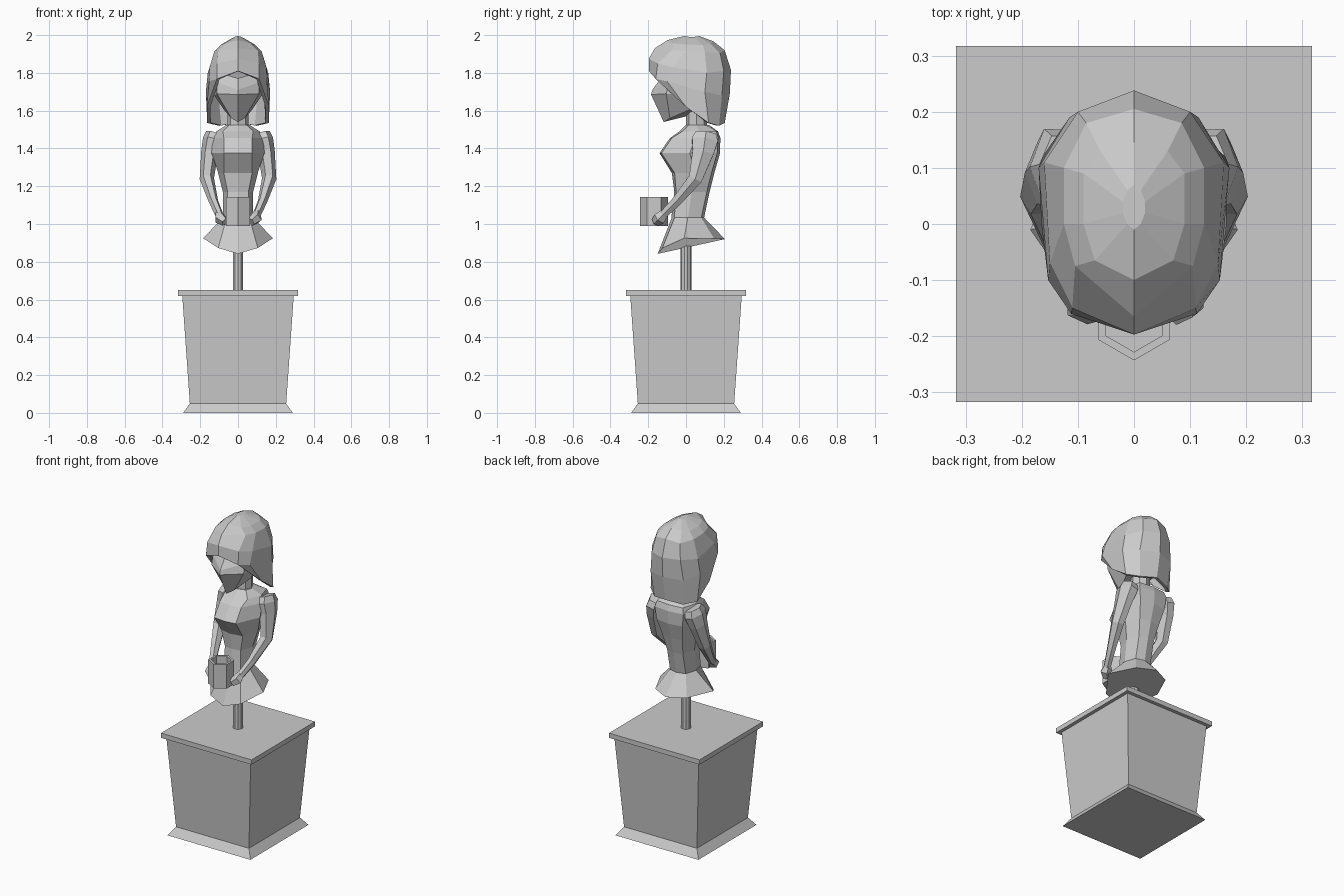
import bpy, bmesh, math
from mathutils import Vector

grey = bpy.data.materials.new("plain_grey")
grey.diffuse_color = (0.6, 0.6, 0.6, 1)


def loft(name, rings, cap_start=True, cap_end=True):
    """Skin closed rings of equal length into one flat-shaded object."""
    bm = bmesh.new()
    rows = [[bm.verts.new(p) for p in ring] for ring in rings]
    n = len(rows[0])
    for a, b in zip(rows, rows[1:]):
        for i in range(n):
            j = (i + 1) % n
            bm.faces.new((a[i], a[j], b[j], b[i]))
    if cap_start:
        bm.faces.new(rows[0][::-1])
    if cap_end:
        bm.faces.new(rows[-1])
    bmesh.ops.remove_doubles(bm, verts=bm.verts, dist=0.0005)
    bmesh.ops.recalc_face_normals(bm, faces=bm.faces)
    me = bpy.data.meshes.new(name)
    bm.to_mesh(me)
    bm.free()
    me.materials.append(grey)
    ob = bpy.data.objects.new(name, me)
    bpy.context.collection.objects.link(ob)
    return ob


def sym(half, z=None):
    """Half outline from front centre to back centre -> full closed ring."""
    pts = [(p[0], p[1], p[2] if z is None else z) for p in half]
    return pts + [(-x, y, h) for x, y, h in reversed(pts) if x > 0]


def square(s, z):
    return [(s, -s, z), (s, s, z), (-s, s, z), (-s, -s, z)]


def circle(r, y, z, n):
    return [(r * math.sin(2 * math.pi * i / n),
             y - r * math.cos(2 * math.pi * i / n), z) for i in range(n)]


def limb(name, path, n=6):
    """Faceted tube through (x, y, z, radius across, radius deep)."""
    pts = [Vector(p[:3]) for p in path]
    rings = []
    for i, p in enumerate(path):
        d = (pts[min(i + 1, len(pts) - 1)] - pts[max(i - 1, 0)]).normalized()
        u = (Vector((1, 0, 0)) - d * d.x).normalized()
        v = d.cross(u)
        rings.append([pts[i] + u * p[3] * math.cos(2 * math.pi * k / n)
                      + v * p[4] * math.sin(2 * math.pi * k / n) for k in range(n)])
    return loft(name, rings)


# Pedestal: flared foot, tapered box, lid and pole
loft("pedestal_foot", [square(0.29, 0), square(0.255, 0.05)])
loft("pedestal_box", [square(0.255, 0.05), square(0.295, 0.62)])
loft("pedestal_lid", [square(0.317, 0.62), square(0.317, 0.65)])
loft("pole", [circle(0.029, 0, 0.65, 10), circle(0.029, 0, 0.93, 10)])

# Skirt with a hem that dips at the front
loft("skirt", [
    sym([(0, -.15, .842), (.105, -.125, .873), (.185, -.01, .925),
         (.11, .15, .922), (0, .206, .92)]),
    sym([(0, -.075), (.06, -.06), (.078, .01), (.055, .08), (0, .095)], 1.035)])

# Torso from hips to neck base
loft("torso", [
    sym([(0, -.078), (.06, -.062), (.078, .01), (.055, .08), (0, .095)], 1.03),
    sym([(0, -.062), (.055, -.052), (.08, .03), (.055, .11), (0, .125)], 1.17),
    sym([(0, -.075), (.075, -.06), (.105, .05), (.07, .135), (0, .15)], 1.27),
    sym([(0, -.14), (.075, -.13), (.14, .02), (.09, .165), (0, .18)], 1.375),
    sym([(0, -.085), (.075, -.075), (.135, .05), (.1, .17), (0, .182)], 1.455),
    sym([(0, -.035), (.08, -.02), (.115, .07), (.09, .16), (0, .17)], 1.49),
    sym([(0, .0), (.045, .015), (.06, .055), (.045, .1), (0, .12)], 1.525)])
loft("neck", [circle(.055, .056, 1.5, 8), circle(.055, .056, 1.68, 8)])

# Arms and hands, bent to hold the cup
for s, side in ((1, "right"), (-1, "left")):
    limb(side + "_arm", [
        (s * .125, .105, 1.48, .045, .06), (s * .135, .10, 1.445, .052, .08),
        (s * .15, .09, 1.38, .045, .065), (s * .165, .05, 1.24, .038, .042),
        (s * .13, -.05, 1.12, .025, .03), (s * .10, -.12, 1.05, .022, .024)])
    limb(side + "_hand", [
        (s * .10, -.115, 1.055, .022, .025), (s * .095, -.14, 1.03, .032, .035),
        (s * .07, -.16, 1.01, .022, .025)], 5)

# Open six-sided cup
loft("cup", [circle(.074, -.169, .99, 6), circle(.074, -.169, 1.142, 6),
             circle(.059, -.169, 1.142, 6), circle(.059, -.169, 1.01, 6)])

# Head with a pointed nose line and chin
loft("head", [
    sym([(0, -.118, 1.54), (.035, -.085, 1.56), (.075, .02, 1.605), (.06, .09, 1.6), (0, .12, 1.6)]),
    sym([(0, -.185, 1.685), (.112, -.105, 1.69), (.125, .02, 1.68), (.09, .12, 1.68), (0, .16, 1.68)]),
    sym([(0, -.178, 1.71), (.112, -.09, 1.75), (.13, .02, 1.75), (.09, .12, 1.75), (0, .16, 1.75)]),
    sym([(0, -.135, 1.77), (.10, -.07, 1.80), (.12, .02, 1.83), (.08, .12, 1.83), (0, .16, 1.83)])])

# Bobbed hair: crown ridge, fringe, side locks sweeping down to the nape
fringe = [(0, -.197, 1.81), (.112, -.16, 1.768)]
hair = loft("hair", [
    sym([(0, -.01, 1.995), (.012, .0, 1.993), (.02, .02, 1.99), (.02, .04, 1.99),
         (.012, .06, 1.992), (0, .07, 1.995)]),
    sym([(0, -.10, 1.973), (.07, -.065, 1.955), (.09, .0, 1.95), (.09, .09, 1.948),
         (.06, .13, 1.955), (0, .145, 1.967)]),
    sym([(0, -.165, 1.93), (.105, -.075, 1.92), (.125, .0, 1.915), (.125, .1, 1.91),
         (.085, .18, 1.905), (0, .205, 1.92)]),
    sym([(0, -.197, 1.875), (.11, -.15, 1.85), (.15, -.07, 1.83), (.16, .11, 1.80),
         (.10, .20, 1.81), (0, .238, 1.815)]),
    sym(fringe + [(.153, -.10, 1.755), (.17, .10, 1.70), (.115, .19, 1.68), (0, .232, 1.69)]),
    sym(fringe + [(.165, .0, 1.62), (.163, .12, 1.535), (.10, .175, 1.52), (0, .205, 1.535)]),
], cap_end=False)
shell = hair.modifiers.new("thickness", "SOLIDIFY")
shell.thickness = 0.02
shell.offset = -1
